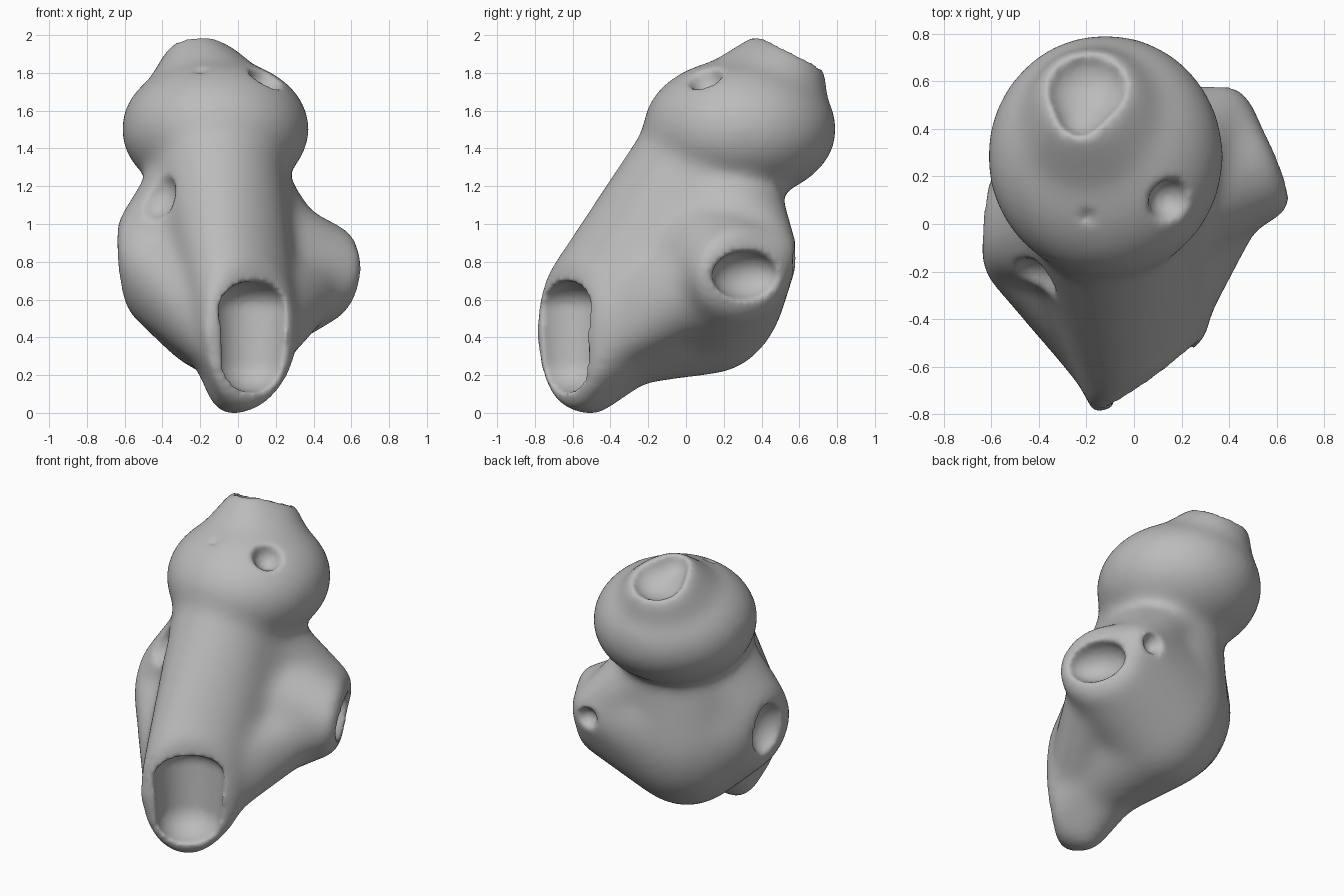
import bpy, bmesh
from mathutils import Matrix, Vector

old = bpy.data.objects.get("Cube")
if old:
    bpy.data.objects.remove(old, do_unlink=True)


def ellipsoid(center, radii, normal=None):
    """Points of an ellipsoid; its third radius lies along the normal."""
    bm = bmesh.new()
    bmesh.ops.create_icosphere(bm, subdivisions=4, radius=1)
    turn = Vector(normal).to_track_quat('Z', 'Y').to_matrix() if normal else Matrix.Identity(3)
    pts = [Vector(center) + turn @ Vector([a * r for a, r in zip(v.co, radii)])
           for v in bm.verts]
    bm.free()
    return pts


def ball(center, r):
    return ellipsoid(center, (r, r, r))


def add_hull(target, *groups):
    """Wrap groups of points in one convex shell and add it to the target."""
    bm = bmesh.new()
    for group in groups:
        for p in group:
            bm.verts.new(p)
    bmesh.ops.convex_hull(bm, input=bm.verts[:])
    bmesh.ops.delete(bm, geom=[v for v in bm.verts if not v.link_faces], context='VERTS')
    bmesh.ops.recalc_face_normals(bm, faces=bm.faces[:])
    temp = bpy.data.meshes.new("temp")
    bm.to_mesh(temp)
    bm.free()
    target.from_mesh(temp)
    bpy.data.meshes.remove(temp)


def make_object(name, bm):
    mesh = bpy.data.meshes.new(name)
    bm.to_mesh(mesh)
    bm.free()
    obj = bpy.data.objects.new(name, mesh)
    bpy.context.scene.collection.objects.link(obj)
    return obj


# Directions the openings face
crown_n = (-0.06, 0.45, 0.88)
snout_n = (0.59, -0.81, 0)
left_n = (0.9, 0.42, -0.1)
right_n = (-1, 0.08, -0.12)

# Solid masses
solid = bmesh.new()
# Head sloping up to the crown
add_hull(solid, ellipsoid((-0.12, 0.285, 1.505), (0.5, 0.515, 0.375)))
add_hull(solid, ellipsoid((-0.13, 0.3, 1.53), (0.44, 0.45, 0.33)),
         ellipsoid((-0.2, 0.575, 1.89), (0.2, 0.19, 0.03), crown_n),
         ellipsoid((-0.22, 0.49, 1.935), (0.15, 0.15, 0.03), crown_n))
# Torso, neck and upper snout
torso = ellipsoid((-0.08, 0.12, 0.735), (0.45, 0.42, 0.53))
neck = ellipsoid((-0.11, 0.1, 1.25), (0.365, 0.385, 0.2))
throat = ball((-0.12, 0.13, 1.4), 0.355)
add_hull(solid, torso, neck, throat,
         ellipsoid((0.06, -0.61, 0.49), (0.3, 0.35, 0.04), snout_n))
# Snout tip and chin
add_hull(solid, ellipsoid((0.07, -0.62, 0.43), (0.31, 0.41, 0.04), snout_n),
         ball((-0.03, -0.5, 0.115), 0.13), ball((-0.02, -0.22, 0.52), 0.3))
# Left lobe, with a small knob towards the back
knob = ball((0.36, 0.45, 0.84), 0.15)
add_hull(solid, torso, knob,
         ellipsoid((0.535, 0.3, 0.74), (0.275, 0.24, 0.05), left_n))
add_hull(solid, neck, knob)
# Web from the left lobe to the snout
add_hull(solid, ball((0, 0.05, 0.7), 0.36),
         ellipsoid((0.47, 0.25, 0.71), (0.21, 0.19, 0.04), left_n),
         ellipsoid((0.06, -0.6, 0.43), (0.29, 0.29, 0.04), snout_n))
# Right lobe running forward into the snout
right_rim = ellipsoid((-0.585, 0, 0.78), (0.24, 0.27, 0.05), right_n)
add_hull(solid, torso, right_rim,
         ellipsoid((0.03, -0.59, 0.38), (0.26, 0.27, 0.04), snout_n))
# Right shoulder
add_hull(solid, neck, right_rim, ball((-0.41, 0.03, 1.07), 0.15))
body = make_object("hollowed_body", solid)

# Hollows
holes = bmesh.new()
add_hull(holes, ellipsoid((-0.2, 0.585, 1.92), (0.17, 0.16, 0.12), crown_n),
         ellipsoid((-0.23, 0.48, 1.97), (0.1, 0.11, 0.1), crown_n))
add_hull(holes, ellipsoid((0.085, -0.64, 0.56), (0.215, 0.14, 0.22), snout_n),
         ellipsoid((0.08, -0.64, 0.28), (0.195, 0.17, 0.2), snout_n))
add_hull(holes, ellipsoid((0.575, 0.32, 0.73), (0.19, 0.13, 0.15), left_n))
add_hull(holes, ellipsoid((-0.64, 0.02, 0.79), (0.13, 0.18, 0.13), right_n))
add_hull(holes, ellipsoid((0.33, 0.61, 0.83), (0.075, 0.075, 0.1), (-0.1, 0.95, 0.2)))
add_hull(holes, ellipsoid((-0.45, -0.26, 1.16), (0.11, 0.14, 0.13), (-0.7, -0.5, 0.5)))
add_hull(holes, ellipsoid((0.16, 0.09, 1.8), (0.095, 0.095, 0.12), (0.45, -0.35, 0.8)))
add_hull(holes, ball((-0.2, 0.02, 1.84), 0.045))
cutter = make_object("hollow_cutter", holes)
cutter.hide_render = True


def remesh_and_smooth(obj, size, rounds):
    mod = obj.modifiers.new("Blend", 'REMESH')
    mod.mode = 'VOXEL'
    mod.voxel_size = size
    mod = obj.modifiers.new("Soften", 'SMOOTH')
    mod.factor = 0.5
    mod.iterations = rounds


# Blend the masses, carve the hollows, soften the rims
remesh_and_smooth(body, 0.025, 36)
carve = body.modifiers.new("Carve", 'BOOLEAN')
carve.operation = 'DIFFERENCE'
carve.solver = 'EXACT'
carve.object = cutter
remesh_and_smooth(body, 0.018, 7)

bpy.context.view_layer.update()
graph = bpy.context.evaluated_depsgraph_get()
mesh = bpy.data.meshes.new_from_object(body.evaluated_get(graph))
body.modifiers.clear()
body.data = mesh
bpy.data.objects.remove(cutter, do_unlink=True)

# Rest on the ground
mesh.transform(Matrix.Translation((0, 0, -min(v.co.z for v in mesh.vertices))))
mesh.shade_smooth()

# Material
grey = bpy.data.materials.new("plain_grey")
grey.use_nodes = True
color = (0.5, 0.5, 0.5, 1)
grey.diffuse_color = color
grey.node_tree.nodes["Principled BSDF"].inputs["Base Color"].default_value = color
mesh.materials.clear()
mesh.materials.append(grey)
